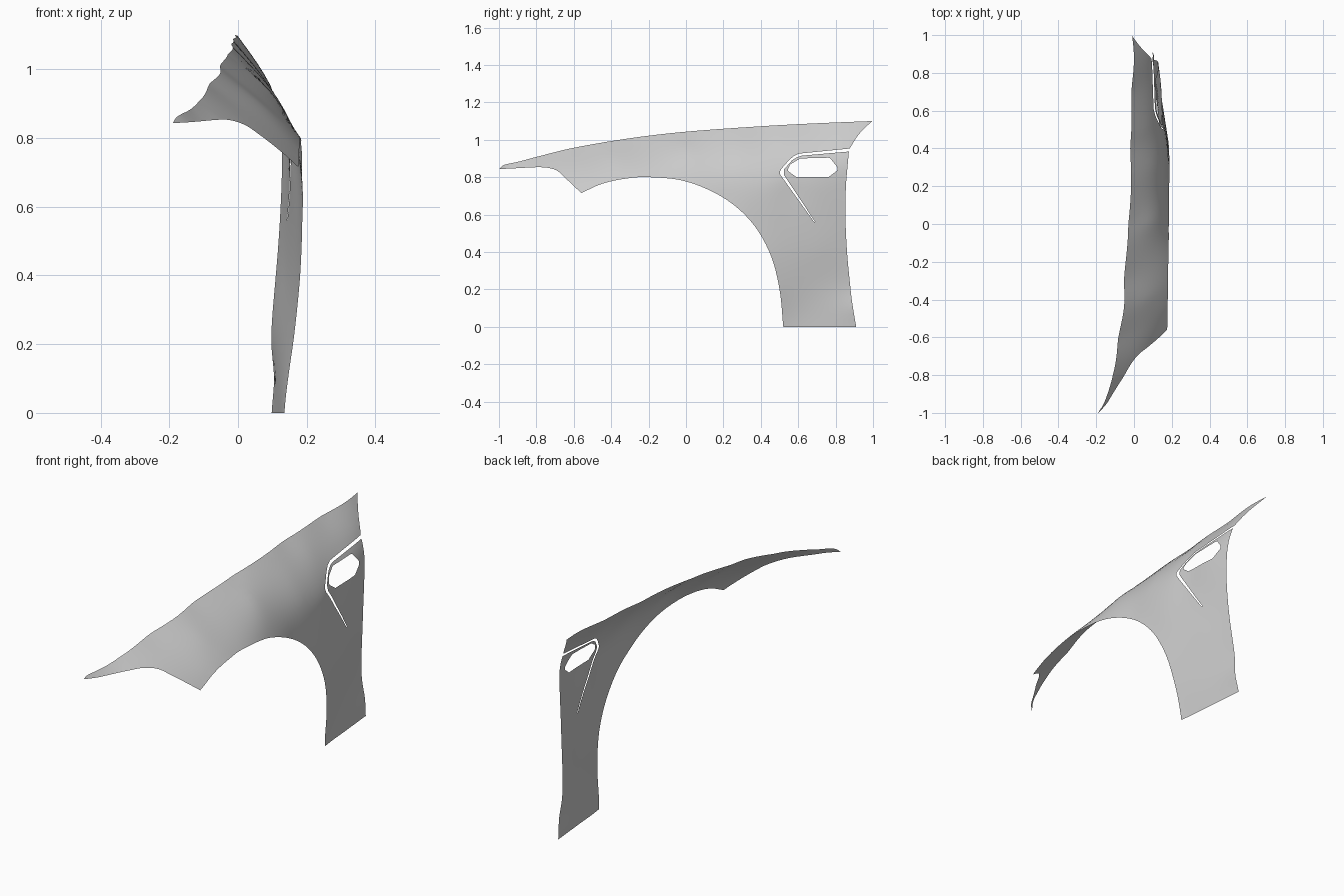
import bpy, math
from mathutils import Vector
from mathutils.geometry import delaunay_2d_cdt

if "Cube" in bpy.data.objects:
    bpy.data.objects.remove(bpy.data.objects["Cube"])

# Panel edges as (y, z, x) points
TOP = [(0.995, 1.10, -.01), (.7, 1.088, -.014), (.4, 1.072, -.02), (0, 1.043, -.03),
       (-.3, 1.008, -.053), (-.6, .957, -.083), (-.8, .908, -.112), (-.89, .884, -.137),
       (-.97, .866, -.17), (-1, .843, -.19)]
NOSE = [(-1, .843, -.19), (-.9, .848, -.113), (-.8, .853, -.05), (-.74, .85, -.015),
        (-.69, .835, .025), (-.65, .80, .075), (-.56, .715, .175)]
ARCH = [(-.56, .715, .175), (-.45, .764, .178), (-.33, .791, .18), (-.2, .80, .182),
        (0, .777, .184), (.2, .69, .186), (.35, .56, .187), (.45, .39, .18),
        (.5, .2, .16), (.52, 0, .135)]
SILL = [(.52, 0, .135), (.7, 0, .117), (.91, 0, .098)]
REAR = [(.91, 0, .098), (.893, .1, .105), (.88, .2, .097), (.861, .4, .11), (.852, .6, .124),
        (.855, .75, .128), (.863, .85, .123), (.871, .937, .10)]
REAR_TOP = [(.875, .953, .093), (.925, 1.03, .045), (.995, 1.10, -.01)]
# Crown and flank points inside the panel
INNER = [(0, .95, .08), (0, .87, .14), (-.4, .9, .065), (-.4, .84, .125), (-.6, .86, .035),
         (.5, 1, .055), (.5, .9, .12), (.48, .8, .16), (.3, .95, .09), (.3, .85, .15),
         (.58, .72, .152), (.69, .56, .143), (.7, .4, .138), (.7, .2, .123), (.7, .85, .137),
         (.7, .95, .092), (.45, .6, .177)]
# Vent slit and vent opening as (y, z)
SLIT = [(.871, .937), (.62, .915), (.594, .907), (.567, .89), (.525, .842), (.523, .825),
        (.525, .81), (.691, .56), (.685, .56), (.503, .815), (.502, .83), (.508, .842),
        (.55, .89), (.575, .912), (.605, .926), (.875, .953)]
HOLE = [(.59, .80), (.545, .833), (.545, .842), (.557, .868), (.61, .90), (.762, .904),
        (.772, .9), (.808, .855), (.811, .845), (.808, .835), (.762, .80)]


def smooth(pts, n=8):
    """Catmull-Rom curve through the points, leaving out the last one."""
    p = [Vector(q[:2]) for q in pts]
    p = [2 * p[0] - p[1]] + p + [2 * p[-1] - p[-2]]
    out = []
    for a, b, c, d in zip(p, p[1:], p[2:], p[3:]):
        for i in range(n):
            t = i / n
            out.append(.5 * (2 * b + (c - a) * t + (2 * a - 5 * b + 4 * c - d) * t * t
                             + (3 * b - a - 3 * c + d) * t ** 3))
    return out


def straight(pts, step=.03, closed=False):
    p = [Vector(q) for q in pts]
    out = []
    for a, b in zip(p, p[1:] + (p[:1] if closed else [])):
        n = max(1, round((b - a).length / step))
        out += [a.lerp(b, i / n) for i in range(n)]
    return out


# Thin-plate surface x(y, z) through all known points
ctrl = list(dict.fromkeys(TOP + NOSE + ARCH + SILL + REAR + REAR_TOP + INNER))
kern = lambda a, b: (lambda r: r * math.log(r) if r > 1e-12 else 0.0)(
    (a[0] - b[0]) ** 2 + (a[1] - b[1]) ** 2)
N = len(ctrl)
M = [[kern(p, q) + (2e-4 if i == j else 0) for j, q in enumerate(ctrl)]
     + [1, p[0], p[1], p[2]] for i, p in enumerate(ctrl)]
for f in (lambda p: 1, lambda p: p[0], lambda p: p[1]):
    M.append([f(p) for p in ctrl] + [0, 0, 0, 0])
S = N + 3
for c in range(S):
    k = max(range(c, S), key=lambda r: abs(M[r][c]))
    M[c], M[k] = M[k], M[c]
    for r in range(S):
        if r != c and M[r][c]:
            m = M[r][c] / M[c][c]
            M[r] = [u - m * v for u, v in zip(M[r], M[c])]
W = [M[i][S] / M[i][i] for i in range(S)]


def depth(y, z):
    return (sum(w * kern((y, z), p) for w, p in zip(W, ctrl))
            + W[N] + W[N + 1] * y + W[N + 2] * z)


def inside(p, poly):
    hit = False
    for a, b in zip(poly, poly[1:] + poly[:1]):
        if (a.y > p.y) != (b.y > p.y) and p.x < (b.x - a.x) * (p.y - a.y) / (b.y - a.y) + a.x:
            hit = not hit
    return hit


# Fender sheet: triangulated outline with slit and opening
outline = (smooth(TOP) + smooth(NOSE) + smooth(ARCH) + straight([q[:2] for q in SILL])
           + smooth(REAR) + straight(SLIT) + smooth(REAR_TOP))
hole = straight(HOLE, closed=True)
edge_pts = outline + hole
n, h = len(outline), len(hole)
edges = [(i, (i + 1) % n) for i in range(n)] + [(n + i, n + (i + 1) % h) for i in range(h)]
grid = []
for i in range(81):
    for j in range(45):
        p = Vector((-1 + i * .025, j * .025 + .0125))
        if inside(p, outline) and not inside(p, hole) \
                and min((p - q).length_squared for q in edge_pts) > 1.2e-4:
            grid.append(p)
vs, _, fs = delaunay_2d_cdt(edge_pts + grid, edges, [], 0, 1e-6)[:3]
faces = []
for f in fs:
    c = sum((vs[i] for i in f), Vector((0, 0))) / len(f)
    if inside(c, outline) and not inside(c, hole):
        a, b, d = (vs[i] for i in f[:3])
        ccw = (b - a).x * (d - a).y - (b - a).y * (d - a).x > 0
        faces.append(list(f) if ccw else list(f)[::-1])
used = sorted({i for f in faces for i in f})
remap = {v: k for k, v in enumerate(used)}
me = bpy.data.meshes.new("front_fender")
me.from_pydata([(depth(*vs[i]), vs[i].x, vs[i].y) for i in used], [],
               [[remap[i] for i in f] for f in faces])
fender = bpy.data.objects.new("front_fender", me)
bpy.context.collection.objects.link(fender)

paint = bpy.data.materials.new("light grey")
paint.diffuse_color = (.6, .6, .6, 1)
paint.use_nodes = True
paint.node_tree.nodes["Principled BSDF"].inputs["Base Color"].default_value = paint.diffuse_color
me.materials.append(paint)
for p in me.polygons:
    p.use_smooth = True
